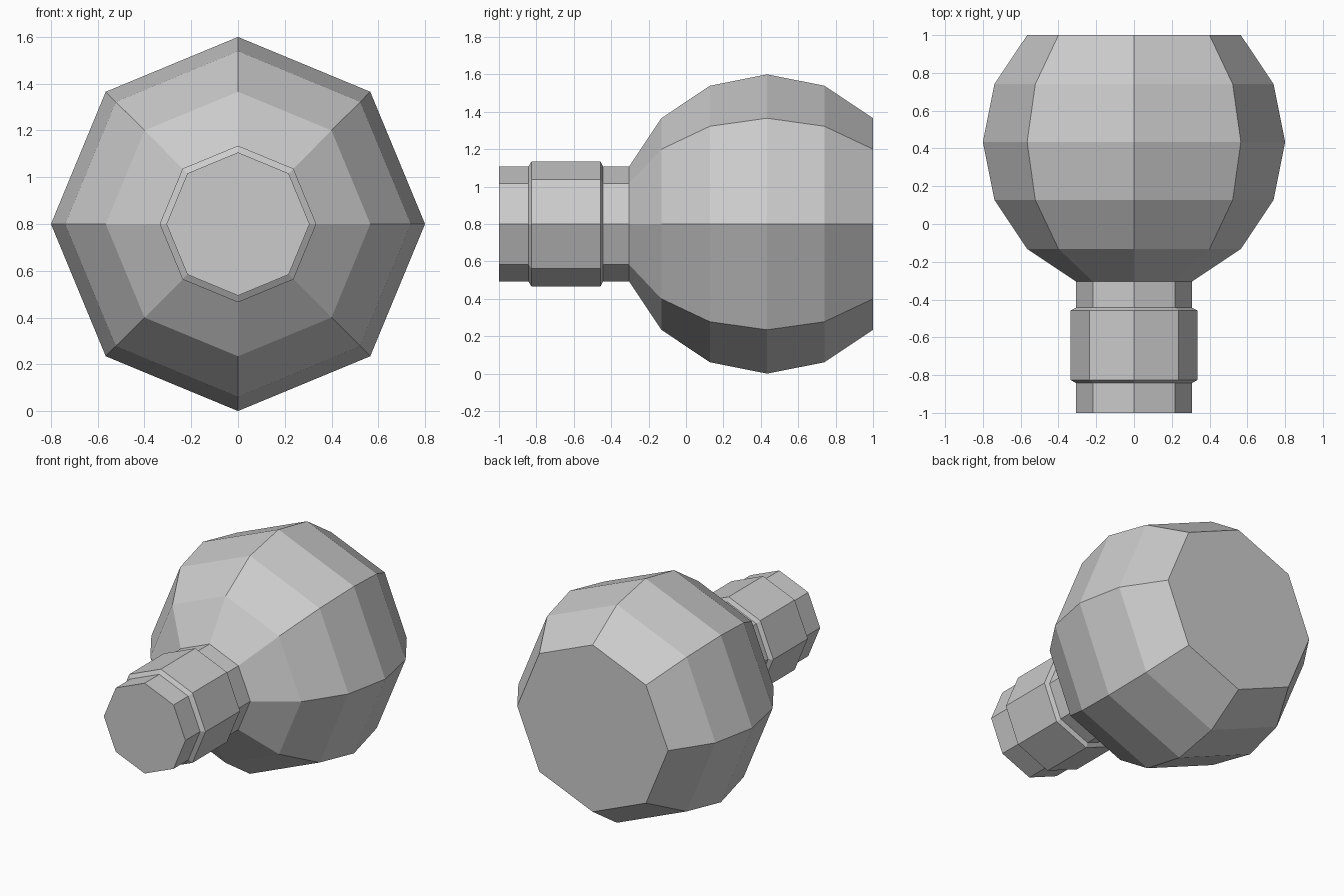
import bpy, bmesh
from math import sin, cos, pi, radians

if "Cube" in bpy.data.objects:
    bpy.data.objects.remove(bpy.data.objects["Cube"])

SIDES = 8
AXIS_Z = 0.8


def lathe(name, profile, cap_front=False, cap_back=False):
    """Revolve (y, radius) points around the horizontal bulb axis."""
    bm = bmesh.new()
    rings = []
    for y, r in profile:
        rings.append([bm.verts.new((r * cos(2 * pi * i / SIDES), y,
                                    AXIS_Z + r * sin(2 * pi * i / SIDES)))
                      for i in range(SIDES)])
    for a, b in zip(rings, rings[1:]):
        for i in range(SIDES):
            j = (i + 1) % SIDES
            bm.faces.new((a[j], a[i], b[i], b[j]))
    if cap_front:
        bm.faces.new(rings[0])
    if cap_back:
        bm.faces.new(rings[-1][::-1])
    bmesh.ops.recalc_face_normals(bm, faces=bm.faces)
    # open shells: make sure the normals point away from the axis
    side = max(bm.faces, key=lambda f: f.calc_center_median().z)
    if side.normal.z < 0:
        bmesh.ops.reverse_faces(bm, faces=bm.faces)
    mesh = bpy.data.meshes.new(name)
    bm.to_mesh(mesh)
    bm.free()
    obj = bpy.data.objects.new(name, mesh)
    bpy.context.collection.objects.link(obj)
    return obj


# Globe: low-poly sphere cut flat at the back and open at the neck
R, CY = 0.8, 0.434
globe = [(CY + R * sin(radians(a)), R * cos(radians(a)))
         for a in (-67.5, -45, -22.5, 0, 22.5, 45)]
lathe("bulb_globe", globe, cap_back=True)

# Neck with a raised, bevelled collar, closed at the front
neck_r, collar_r = globe[0][1], 0.335
lathe("bulb_neck", [(-1.0, neck_r), (-0.843, neck_r), (-0.826, collar_r),
                    (-0.457, collar_r), (-0.443, neck_r), globe[0]],
      cap_front=True)
